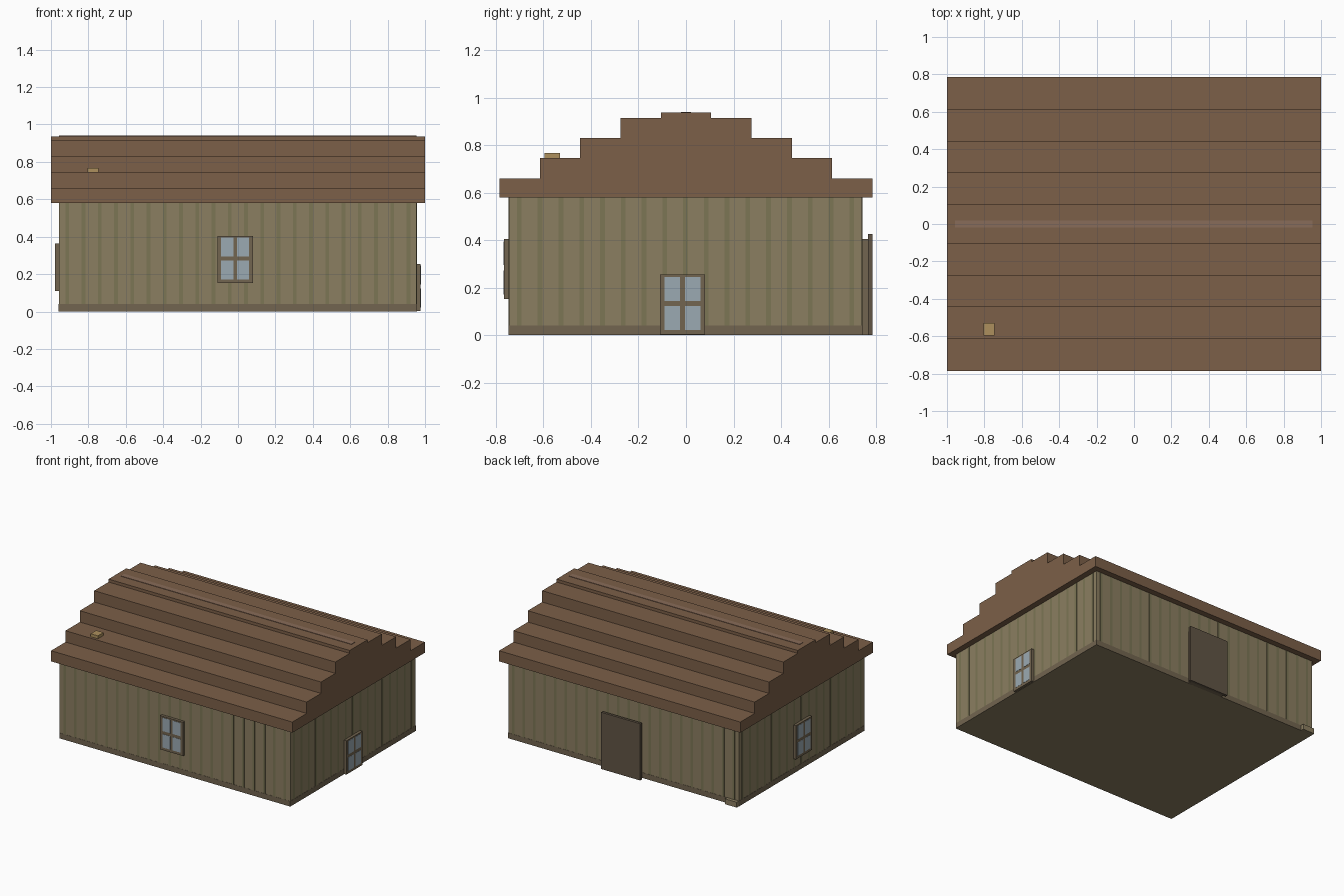
import bpy, bmesh

if "Cube" in bpy.data.objects:
    bpy.data.objects.remove(bpy.data.objects["Cube"])


def material(name, rgb):
    m = bpy.data.materials.new(name)
    m.diffuse_color = (*rgb, 1)
    m.use_nodes = True
    m.node_tree.nodes["Principled BSDF"].inputs["Base Color"].default_value = m.diffuse_color
    return m


WALL = material("wall_tan", (0.26, 0.21, 0.12))
BATTEN = material("batten_green", (0.20, 0.18, 0.09))
TRIM = material("trim_brown", (0.17, 0.13, 0.08))
DOOR = material("door_brown", (0.12, 0.09, 0.06))
ROOF = material("roof_brown", (0.20, 0.115, 0.065))
RIDGE = material("ridge_brown", (0.25, 0.15, 0.10))
GLASS = material("glass_blue", (0.33, 0.40, 0.45))
VENT = material("vent_yellow", (0.42, 0.28, 0.11))


def boxes(name, mat, spans):
    """One object made of boxes, each given as x0, x1, y0, y1, z0, z1."""
    bm = bmesh.new()
    for x0, x1, y0, y1, z0, z1 in spans:
        made = bmesh.ops.create_cube(bm, size=1)["verts"]
        for v in made:
            v.co = (x0 if v.co.x < 0 else x1, y0 if v.co.y < 0 else y1,
                    z0 if v.co.z < 0 else z1)
    return finish(name, mat, bm)


def finish(name, mat, bm):
    bmesh.ops.recalc_face_normals(bm, faces=bm.faces)
    me = bpy.data.meshes.new(name)
    bm.to_mesh(me)
    bm.free()
    me.materials.append(mat)
    ob = bpy.data.objects.new(name, me)
    bpy.context.collection.objects.link(ob)
    return ob


X0, X1, Y0, Y1, EAVE = -0.957, 0.955, -0.745, 0.741, 0.58


def on_wall(wall, a0, a1, z0, z1, d0, d1):
    """Box span on a wall: a runs along it, d is the distance outward."""
    if wall == "front":
        return a0, a1, Y0 - d1, Y0 - d0, z0, z1
    if wall == "back":
        return a0, a1, Y1 + d0, Y1 + d1, z0, z1
    if wall == "left":
        return X0 - d1, X0 - d0, a0, a1, z0, z1
    return X1 + d0, X1 + d1, a0, a1, z0, z1


# Main walls
boxes("walls", WALL, [(X0, X1, Y0, Y1, 0, EAVE)])

# Thin vertical battens and base board on every wall
battens, base = [], []
for wall in ("front", "back", "left", "right"):
    lo, hi, n = (X0, X1, 22) if wall in ("front", "back") else (Y0, Y1, 17)
    for i in range(n):
        c = lo + (hi - lo) * (i + 0.5) / n
        battens.append(on_wall(wall, c - 0.01, c + 0.01, 0.04, EAVE, -0.001, 0.001))
    base.append(on_wall(wall, lo, hi, 0, 0.04, -0.001, 0.0015))
boxes("wall_battens", BATTEN, battens)
boxes("base_board", TRIM, base)

# Stepped roof: half profile mirrored, then extruded along x
steps = [(0.785, 0.66), (0.615, 0.745), (0.445, 0.83), (0.275, 0.915), (0.105, 0.937)]
half, z = [], EAVE
for y, top in steps:
    half += [(y, z), (y, top)]
    z = top
profile = half + [(-y, z) for y, z in reversed(half)]
bm = bmesh.new()
face = bm.faces.new([bm.verts.new((-1, y, z)) for y, z in profile])
ext = bmesh.ops.extrude_face_region(bm, geom=[face])["geom"]
bmesh.ops.translate(bm, vec=(2, 0, 0),
                    verts=[g for g in ext if isinstance(g, bmesh.types.BMVert)])
finish("stepped_roof", ROOF, bm)
boxes("roof_ridge", RIDGE, [(X0, X1, -0.02, 0.02, 0.93, 0.94)])
boxes("roof_vent", VENT, [(-0.805, -0.745, -0.595, -0.53, 0.74, 0.767)])


# Windows: frame slab with four panes
def window(wall, c, z0):
    w, h = 0.095, 0.253
    boxes(wall + "_window_frame", TRIM,
          [on_wall(wall, c - w, c + w, z0, z0 + h, -0.005, 0.021)])
    panes = []
    for a in (c - 0.075, c + 0.01):
        for z in (z0 + 0.02, z0 + 0.143):
            panes.append(on_wall(wall, a, a + 0.065, z, z + 0.1, 0.015, 0.0225))
    boxes(wall + "_window_panes", GLASS, panes)


window("front", -0.015, 0.152)
window("right", -0.015, 0.002)
window("left", 0.0, 0.11)

# Back door with a wider outer slab, and corner step
boxes("back_door_frame", TRIM, [on_wall("back", -0.15, 0.14, 0, 0.405, -0.005, 0.025)])
boxes("back_door", DOOR, [on_wall("back", -0.17, 0.155, 0, 0.425, 0.025, 0.044)])
boxes("corner_step", WALL, [on_wall("back", X0, -0.86, 0, 0.04, -0.005, 0.025)])
